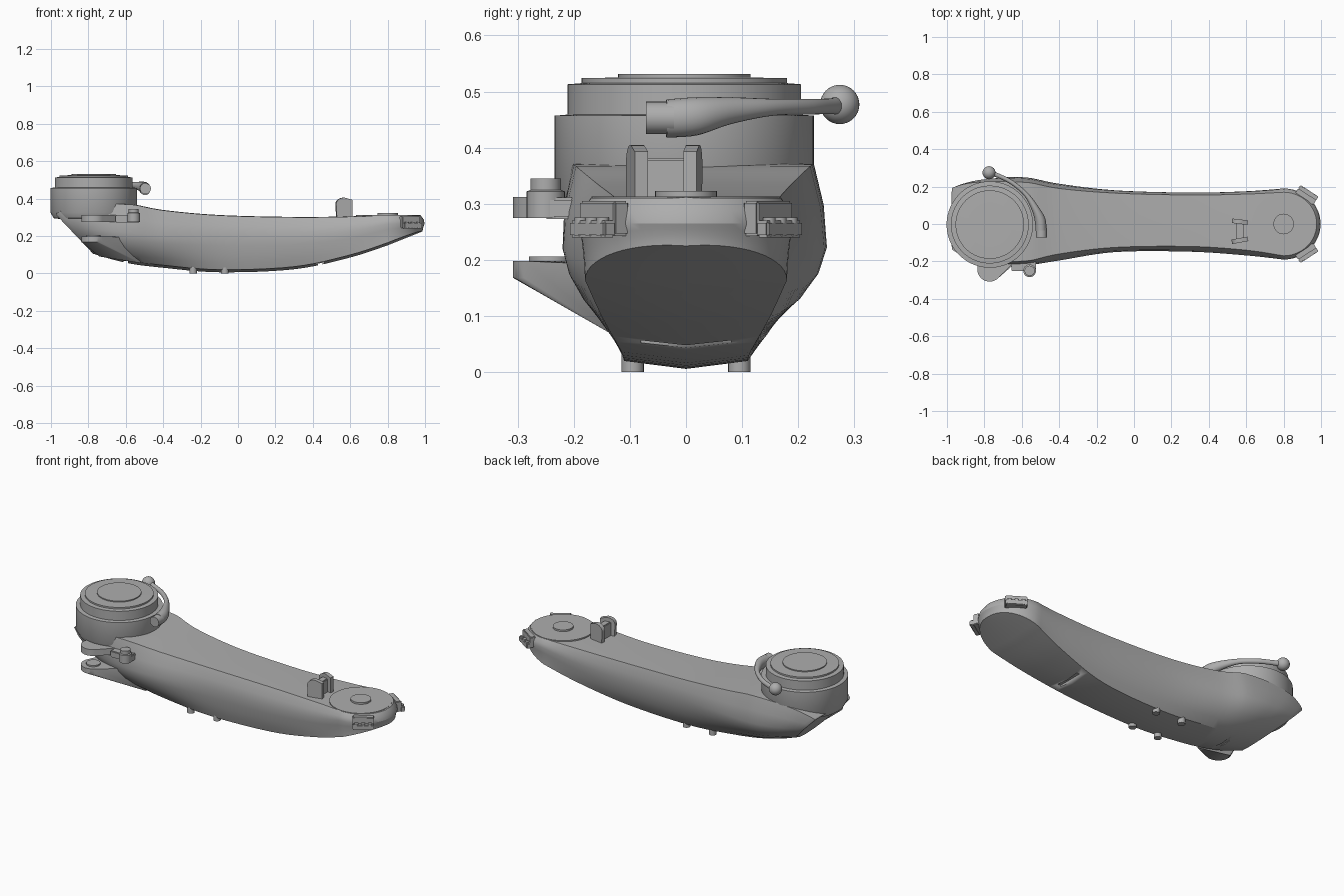
import bpy, bmesh, math
from mathutils import Vector, Matrix

if "Cube" in bpy.data.objects:
    bpy.data.objects.remove(bpy.data.objects["Cube"])

grey = bpy.data.materials.new("satin_grey")
grey.use_nodes = True
grey.diffuse_color = (0.42, 0.42, 0.42, 1)
grey.node_tree.nodes["Principled BSDF"].inputs["Base Color"].default_value = (0.42, 0.42, 0.42, 1)


def finish(name, bm, angle=30):
    """Turn a bmesh into a named, shaded object."""
    bmesh.ops.remove_doubles(bm, verts=bm.verts, dist=0.0003)
    bmesh.ops.recalc_face_normals(bm, faces=bm.faces)
    mesh = bpy.data.meshes.new(name)
    bm.to_mesh(mesh)
    bm.free()
    mesh.materials.append(grey)
    ob = bpy.data.objects.new(name, mesh)
    bpy.context.collection.objects.link(ob)
    bpy.ops.object.select_all(action='DESELECT')
    ob.select_set(True)
    bpy.context.view_layer.objects.active = ob
    bpy.ops.object.shade_smooth_by_angle(angle=math.radians(angle))
    return ob


def skin(bm, rings, caps=True):
    """Join equal rings of points with quads."""
    loops = [[bm.verts.new(p) for p in r] for r in rings]
    n = len(loops[0])
    for a, b in zip(loops, loops[1:]):
        for i in range(n):
            bm.faces.new((a[i], a[(i + 1) % n], b[(i + 1) % n], b[i]))
    if caps:
        bm.faces.new(loops[0])
        bm.faces.new(loops[-1])


def lathe(name, centre, profile, segs=64):
    """Revolve (radius, z) steps about a vertical axis."""
    bm = bmesh.new()
    skin(bm, [[(centre[0] + r * math.cos(math.tau * i / segs),
                centre[1] + r * math.sin(math.tau * i / segs), z)
               for i in range(segs)] for r, z in profile])
    return finish(name, bm)


def box(name, centre, size, turn=0, bevel=0.004):
    bm = bmesh.new()
    m = Matrix.Translation(centre) @ Matrix.Rotation(turn, 4, 'Z') @ Matrix.Diagonal((*size, 1))
    bmesh.ops.create_cube(bm, size=1, matrix=m)
    if bevel:
        bmesh.ops.bevel(bm, geom=bm.edges[:], offset=bevel, segments=2, affect='EDGES')
    return finish(name, bm)


def circle(c, r, z, n=32):
    return [(c[0] + r * math.cos(math.tau * i / n), c[1] + r * math.sin(math.tau * i / n), z)
            for i in range(n)]


def hull(name, points):
    bm = bmesh.new()
    for p in points:
        bm.verts.new(p)
    res = bmesh.ops.convex_hull(bm, input=bm.verts)
    bmesh.ops.delete(bm, geom=[v for v in res["geom_interior"] if isinstance(v, bmesh.types.BMVert)],
                     context='VERTS')
    return finish(name, bm)


def catmull(a, b, c, d, t):
    return [0.5 * (2 * q + (r - p) * t + (2 * p - 5 * q + 4 * r - s) * t * t
                   + (3 * q - p - 3 * r + s) * t ** 3) for p, q, r, s in zip(a, b, c, d)]


# Arm stations: x, top z, top front/back y, widest front/back y, widest z, keel half width, keel z
keys = [(-.77, .315, -.13, .19, -.14, .205, .25, .07, .105),
        (-.69, .36, -.19, .222, -.20, .24, .235, .09, .075),
        (-.58, .370, -.20, .225, -.22, .25, .22, .10, .052),
        (-.40, .337, -.16, .19, -.195, .215, .205, .11, .030),
        (-.10, .310, -.125, .165, -.15, .18, .20, .11, .006),
        (.30, .300, -.12, .155, -.148, .168, .20, .115, .022),
        (.60, .303, -.14, .16, -.168, .175, .225, .15, .085),
        (.80, .310, -.17, .17, -.19, .19, .265, .18, .15)]


def section(x, top, tf, tb, wf, wb, wz, keel, kz, turn=0):
    """Cross-section of the arm; turn sweeps it round the nose."""
    cos, sin = math.cos(turn), math.sin(turn)
    kz += 0.075 * sin
    half = []
    for side, t, w in ((1, tb, wb), (-1, tf, wf)):
        crease = Vector((side * keel, kz + 0.014 * cos))
        wide = Vector((w, wz))
        ctrl = Vector((w * 0.95, kz + 0.45 * (wz - kz)))
        pts = [crease.lerp(ctrl, u).lerp(ctrl.lerp(wide, u), u) for u in (0, .25, .5, .75, 1)]
        edge = Vector((t, top))
        pts += [wide.lerp(edge, .5) + Vector((side * .006, 0)), edge]
        half.append(pts)
    flat = [Vector((0, kz))] + half[0] + [Vector((0, top + .002))] + half[1][::-1]
    shear = min(1, max(0, (-.55 - x) / .21)) * 0.95
    return [(x - shear * (p.y - .1) + abs(p.x) * sin * 1.04, p.x * cos, p.y) for p in flat]


rings = []
for i in range(len(keys) - 1):
    a, d = keys[max(i - 1, 0)], keys[min(i + 2, len(keys) - 1)]
    rings += [section(*catmull(a, keys[i], keys[i + 1], d, s / 6)) for s in range(6)]


def nose_ring(turn):
    ring = section(*keys[-1], turn)
    reach = math.sin(turn)
    # the middle points follow the rim so the top and underside stay flat
    ring[0] = (ring[1][0] * .5 + ring[-1][0] * .5, 0, ring[0][2])
    mid = len(ring) // 2
    ring[mid] = (.8 + .176 * reach, 0, ring[mid][2])
    return ring


rings += [nose_ring(math.pi / 2 * s / 14) for s in range(15)]
bm = bmesh.new()
skin(bm, rings[:-1], caps=False)
skin(bm, rings[-2:], caps=False)
bm.faces.new([bm.verts.new(p) for p in rings[0]])
bmesh.ops.remove_doubles(bm, verts=bm.verts, dist=0.0003)
arm = finish("arm_body", bm, 28)

# Narrow slots under the arm
for name, x, z in (("front_slot_cutter", .44, .045), ("rear_slot_cutter", -.60, .05)):
    cutter = box(name, (x, 0, z), (.022, .16, .03), bevel=0)
    cutter.hide_render = True
    cutter.hide_set(True)
    cut = arm.modifiers.new(name, 'BOOLEAN')
    cut.operation, cut.object = 'DIFFERENCE', cutter

# Stepped turntable
lathe("turntable", (-.771, -.003), [(.19, .292), (.215, .295), (.231, .325), (.231, .457), (.208, .459),
                                    (.208, .513), (.183, .515), (.183, .524), (.118, .525), (.118, .531)], 96)

# Nose pad, button and feet
lathe("nose_pad", (.80, 0), [(.168, .30), (.168, .313)])
lathe("nose_button", (.80, 0), [(.055, .305), (.055, .323)], 32)
for x in (-.24, -.07):
    for y in (-.095, .095):
        lathe("foot", (x, y), [(.02, 0), (.02, .04)], 20)

# Locking lever: pivot boss, tapering curved handle and ball
bm = bmesh.new()
bmesh.ops.create_cone(bm, cap_ends=True, segments=32, radius1=.029, radius2=.029, depth=.05,
                      matrix=Matrix.Translation((-.495, -.046, .453)) @ Matrix.Rotation(math.pi / 2, 4, 'X'))
finish("lever_boss", bm)
path = [(-.497, -.035, .452, .034), (-.502, .02, .456, .034), (-.527, .08, .466, .024),
        (-.575, .155, .472, .015), (-.65, .22, .473, .014), (-.725, .258, .474, .014), (-.775, .274, .476, .018)]
fine = []
for i in range(len(path) - 1):
    a, d = path[max(i - 1, 0)], path[min(i + 2, len(path) - 1)]
    fine += [catmull(a, path[i], path[i + 1], d, s / 5) for s in range(5)]
fine.append(path[-1])
rings = []
for i, (x, y, z, r) in enumerate(fine):
    p, q = fine[max(i - 1, 0)], fine[min(i + 1, len(fine) - 1)]
    along = Vector((q[0] - p[0], q[1] - p[1], 0)).normalized()
    side = Vector((along.y, -along.x, 0))
    rings.append([Vector((x, y, z)) + side * (r * .85 * math.cos(math.tau * k / 20))
                  + Vector((0, 0, r * math.sin(math.tau * k / 20))) for k in range(20)])
bm = bmesh.new()
skin(bm, rings)
finish("lever_handle", bm, 50)
bm = bmesh.new()
bmesh.ops.create_uvsphere(bm, u_segments=32, v_segments=16, radius=.035,
                          matrix=Matrix.Translation((-.775, .274, .477)))
finish("lever_ball", bm)

# Fork on the front side: two ears with a pin hole rim between them
ear = (-.772, -.242)
hull("lower_ear", circle(ear, .066, .198) + circle(ear, .066, .168)
     + [(x, -.11, z) for x, z in ((-.80, .19), (-.74, .09), (-.52, .055), (-.52, .19))])
hull("upper_ear", circle(ear, .066, .312) + circle(ear, .066, .275)
     + [(x, -.14, z) for x in (-.82, -.58) for z in (.275, .312)])
lathe("fork_bushing", ear, [(.026, .19), (.038, .19), (.038, .206), (.026, .206)], 32)

# Clamp knob beside the fork
box("clamp_bracket", (-.59, -.215, .292), (.13, .075, .038))
lathe("clamp_knob", (-.558, -.250), [(.034, .275), (.034, .322), (.027, .325), (.027, .345)], 32)

# Saddle post: two round-topped plates and a narrow bridge
for name, y, turn, w in (("post_front_plate", -.087, .18, .042), ("post_back_plate", .012, -.12, .040)):
    m = Matrix.Translation((.568, y, .295)) @ Matrix.Rotation(turn, 4, 'Z')
    outline = [(-w, 0), (w, 0), (w, .098)] + [(w * math.cos(a * math.pi / 12) - .004,
                                              .075 + .035 * math.sin(a * math.pi / 12)) for a in range(4, 13)]
    bm = bmesh.new()
    skin(bm, [[m @ Vector((x, s, z)) for x, z in outline] for s in (-.012, .012)])
    finish(name, bm)
box("post_bridge", (.565, -.037, .338), (.04, .10, .088))

# Hinged clips on the nose
for side in (-1, 1):
    turn = -side * math.radians(33)
    mid = Vector((.926, side * .158, 0))
    box("clip_plate", mid + Vector((-.008, -side * .012, .274)), (.115, .032, .062), turn)
    out = Vector((math.sin(math.radians(33)), side * math.cos(math.radians(33)), 0))
    box("clip_lip", mid + out * .010 + Vector((0, 0, .255)), (.115, .026, .030), turn)
    along = Vector((out.y, -out.x, 0))
    for k in (-1, 0, 1):
        peg = mid + out * .012 + along * (k * .036)
        lathe("clip_knuckle", (peg.x, peg.y), [(.011, .243), (.011, .276)], 16)
